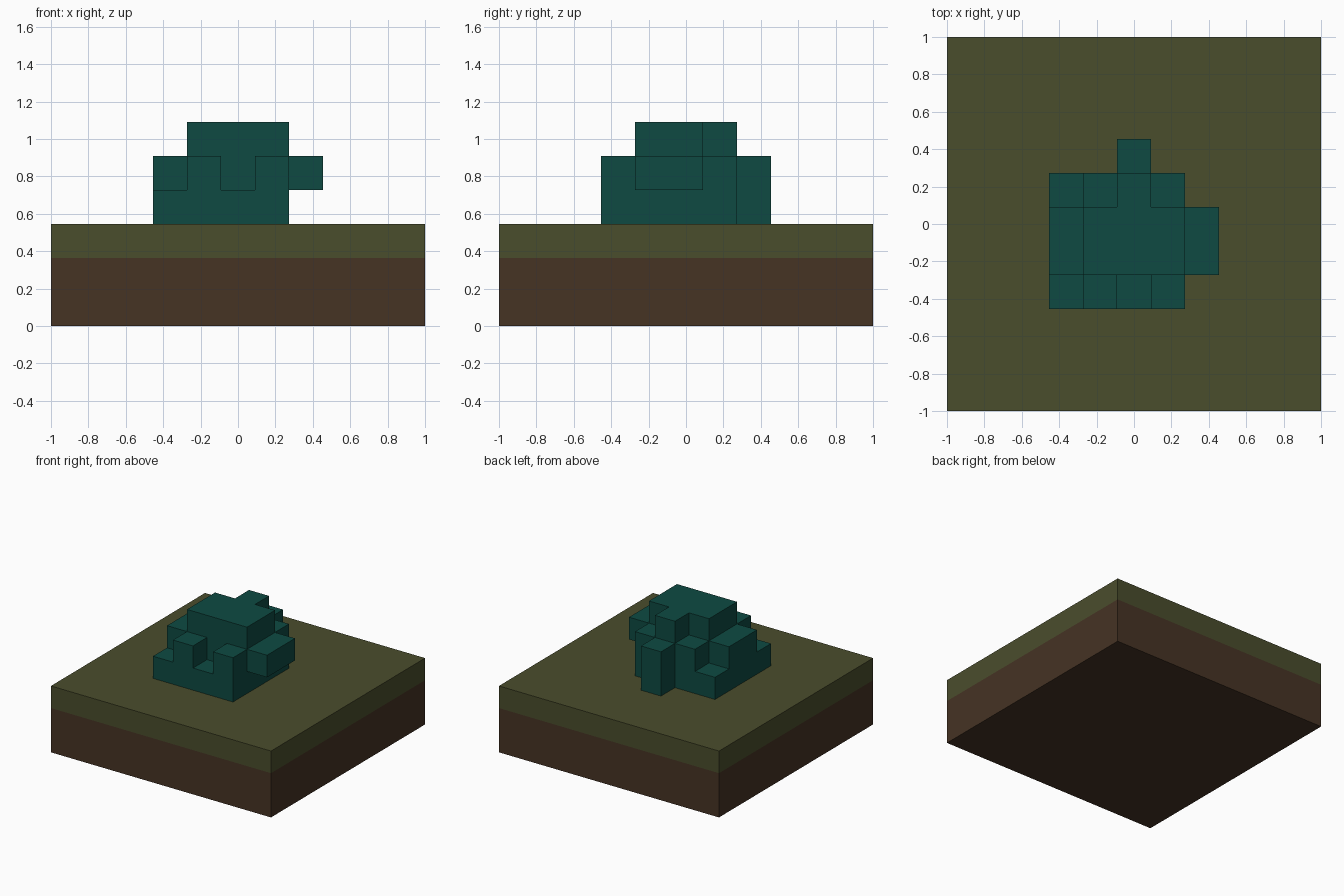
import bpy
import bmesh
import math
from mathutils import Vector

cube = bpy.data.objects.get("Cube")
if cube:
    bpy.data.objects.remove(cube, do_unlink=True)

U = 2 / 11  # edge of one block


def linear(c):
    c /= 255
    return c / 12.92 if c <= 0.04045 else ((c + 0.055) / 1.055) ** 2.4


def material(name, r, g, b):
    col = (linear(r), linear(g), linear(b), 1)
    m = bpy.data.materials.new(name)
    m.use_nodes = True
    m.diffuse_color = col
    bsdf = m.node_tree.nodes["Principled BSDF"]
    bsdf.inputs["Base Color"].default_value = col
    bsdf.inputs["Roughness"].default_value = 0.9
    return m


def add_object(name, bm, materials):
    mesh = bpy.data.meshes.new(name)
    bm.to_mesh(mesh)
    bm.free()
    for m in materials:
        mesh.materials.append(m)
    obj = bpy.data.objects.new(name, mesh)
    bpy.context.collection.objects.link(obj)
    return obj


grass = material("grass_green", 74, 77, 44)
soil = material("soil_brown", 70, 51, 36)
leaves = material("leaf_teal", 14, 74, 66)

# Ground slab: two blocks of soil under one block of grass
bm = bmesh.new()
bmesh.ops.create_cube(bm, size=1)
bmesh.ops.scale(bm, vec=(2, 2, 3 * U), verts=bm.verts)
bmesh.ops.translate(bm, vec=(0, 0, 1.5 * U), verts=bm.verts)
bmesh.ops.bisect_plane(bm, geom=bm.verts[:] + bm.edges[:] + bm.faces[:],
                       plane_co=(0, 0, 2 * U), plane_no=(0, 0, 1))
for f in bm.faces:
    f.material_index = 0 if f.calc_center_median().z > 2 * U else 1
add_object("ground", bm, [grass, soil])

# Bush: block heights, rows from back to front, columns from -x to +x
HEIGHTS = ["00200",
           "12320",
           "23330",
           "23330",
           "12120"]
cells = {(x - 2, 2 - row, z)
         for row, line in enumerate(HEIGHTS)
         for x, h in enumerate(line)
         for z in range(int(h))}
# Overhanging side clump, one block above the grass
cells |= {(2, 0, 1), (2, -1, 1)}

# Outer skin of the blocks, with flat areas merged
bm = bmesh.new()
for cell in cells:
    centre = (Vector(cell) + Vector((0, 0, 3.5))) * U
    for axis in range(3):
        for sign in (-1, 1):
            n = Vector((0, 0, 0))
            n[axis] = sign
            if tuple(int(a + b) for a, b in zip(cell, n)) in cells:
                continue
            a = Vector((n.y, n.z, n.x))
            b = n.cross(a)
            corners = [(1, 1), (-1, 1), (-1, -1), (1, -1)]
            bm.faces.new([bm.verts.new(centre + (n + a * s + b * t) * U / 2)
                          for s, t in corners])
bmesh.ops.remove_doubles(bm, verts=bm.verts, dist=0.001)
bmesh.ops.recalc_face_normals(bm, faces=bm.faces)
bmesh.ops.dissolve_limit(bm, angle_limit=math.radians(1),
                         verts=bm.verts, edges=bm.edges)
add_object("bush", bm, [leaves])
